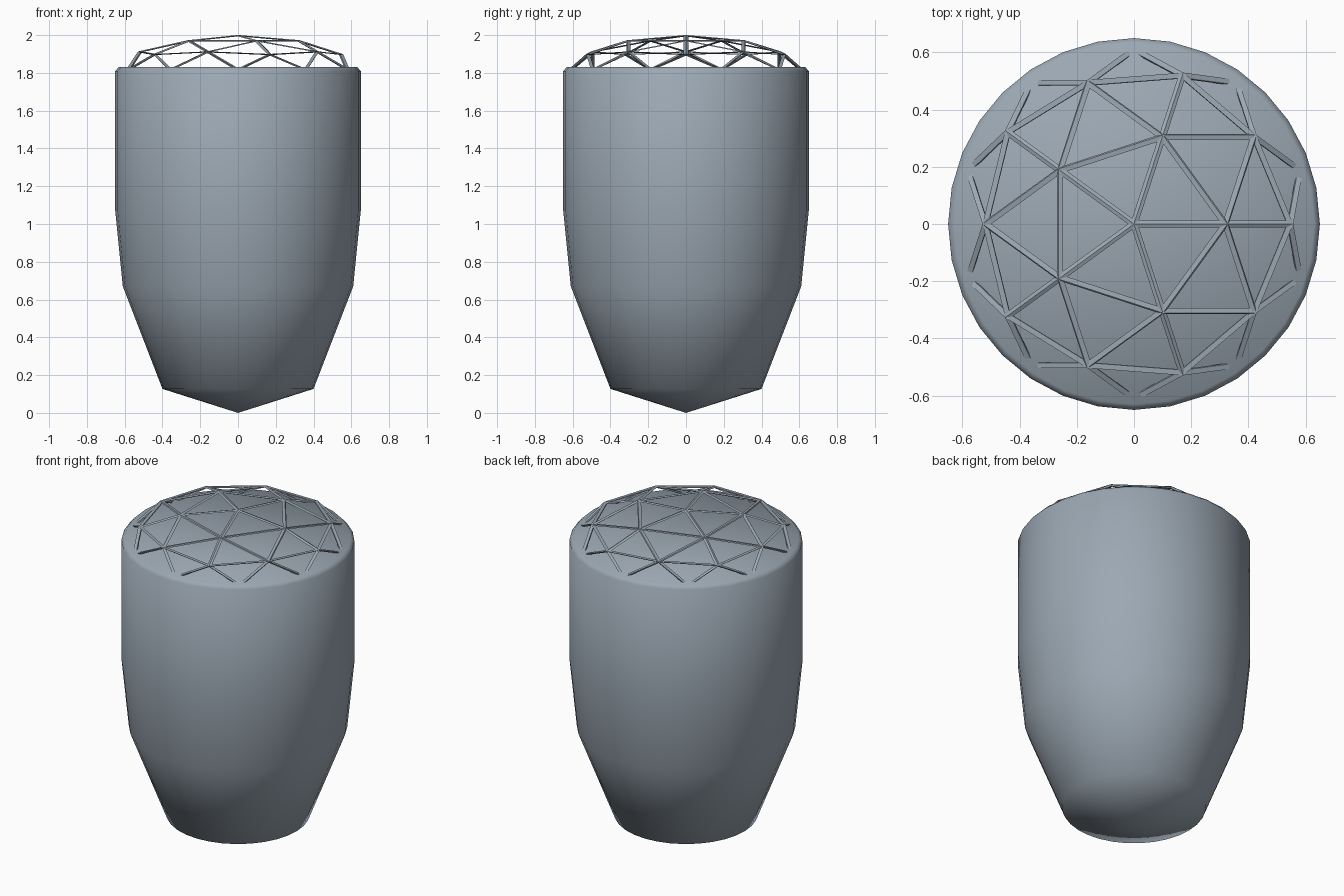
import bpy, bmesh, math

if "Cube" in bpy.data.objects:
    bpy.data.objects.remove(bpy.data.objects["Cube"])

mat = bpy.data.materials.new("blue grey")
mat.diffuse_color = (0.33, 0.39, 0.45, 1)
mat.use_nodes = True
mat.node_tree.nodes["Principled BSDF"].inputs["Base Color"].default_value = mat.diffuse_color


def finish(name, bm):
    bmesh.ops.recalc_face_normals(bm, faces=bm.faces)
    mesh = bpy.data.meshes.new(name)
    bm.to_mesh(mesh)
    bm.free()
    mesh.materials.append(mat)
    obj = bpy.data.objects.new(name, mesh)
    bpy.context.collection.objects.link(obj)
    return obj


# Body: pointed base, tapering sides, straight wall, chamfered flat lid
SEGMENTS = 32
profile = [(0.40, 0.127), (0.61, 0.67), (0.65, 1.07), (0.65, 1.81), (0.63, 1.832)]
bm = bmesh.new()
rings = []
for r, z in profile:
    rings.append([bm.verts.new((r * math.cos(2 * math.pi * i / SEGMENTS),
                                r * math.sin(2 * math.pi * i / SEGMENTS), z))
                  for i in range(SEGMENTS)])
tip = bm.verts.new((0, 0, 0))
for i in range(SEGMENTS):
    j = (i + 1) % SEGMENTS
    bm.faces.new((tip, rings[0][j], rings[0][i]))
    for a, b in zip(rings, rings[1:]):
        bm.faces.new((a[i], a[j], b[j], b[i]))
bm.faces.new(rings[-1])
for f in bm.faces:
    f.smooth = True
finish("body", bm)

# Dome lattice: wireframe of the upper half of a flattened icosphere
bm = bmesh.new()
bmesh.ops.create_icosphere(bm, subdivisions=2, radius=0.61)
bmesh.ops.delete(bm, geom=[v for v in bm.verts if v.co.z < -0.01], context='VERTS')
dome = finish("dome_lattice", bm)
dome.location.z = 1.817
dome.scale.z = 0.295
wire = dome.modifiers.new("struts", 'WIREFRAME')
wire.thickness = 0.025
wire.use_even_offset = True
